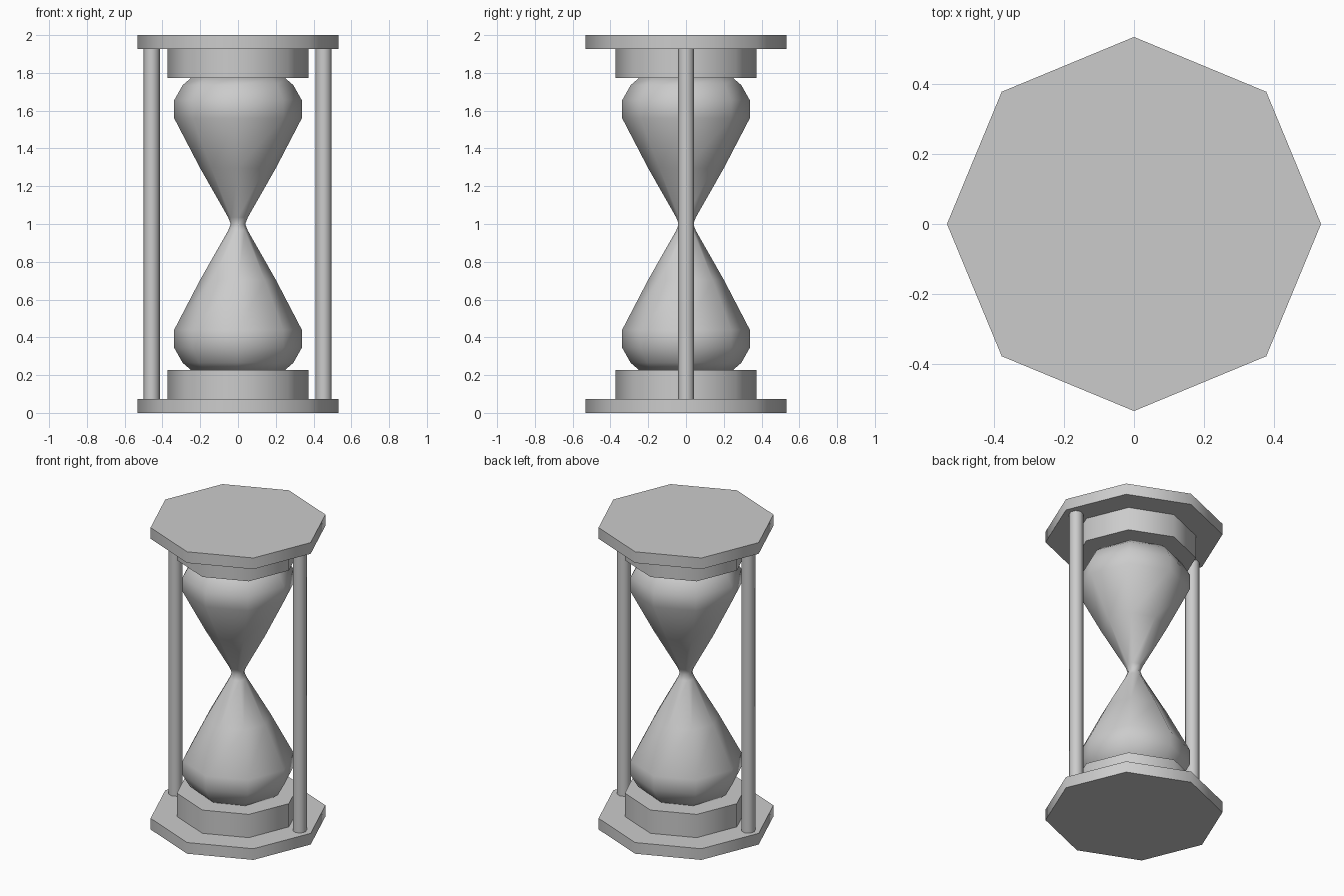
import bpy, bmesh, math

cube = bpy.data.objects.get("Cube")
if cube:
    bpy.data.objects.remove(cube, do_unlink=True)

grey = bpy.data.materials.new("plain grey")
grey.use_nodes = True
colour = (0.6, 0.6, 0.6, 1)
grey.diffuse_color = colour
grey.node_tree.nodes["Principled BSDF"].inputs["Base Color"].default_value = colour


def turned(name, profile, sides=8, x=0, smooth=50):
    """Lathe a (radius, height) profile with a corner on the x axis, capped at both ends."""
    bm = bmesh.new()
    rings = []
    for r, z in profile:
        angles = [math.tau * i / sides for i in range(sides)]
        rings.append([bm.verts.new((r * math.cos(a), r * math.sin(a), z)) for a in angles])
    for low, high in zip(rings, rings[1:]):
        for i in range(sides):
            j = (i + 1) % sides
            bm.faces.new((low[i], low[j], high[j], high[i]))
    bm.faces.new(rings[0][::-1])
    bm.faces.new(rings[-1])
    mesh = bpy.data.meshes.new(name)
    bm.to_mesh(mesh)
    bm.free()
    mesh.materials.append(grey)
    ob = bpy.data.objects.new(name, mesh)
    ob.location.x = x
    bpy.context.collection.objects.link(ob)
    bpy.ops.object.select_all(action="DESELECT")
    ob.select_set(True)
    bpy.context.view_layer.objects.active = ob
    bpy.ops.object.shade_smooth_by_angle(angle=math.radians(smooth))
    return ob


PLATE, COLLAR = 0.074, 0.228

# End plates and the collars that hold the glass
turned("base_plate", [(0.533, 0), (0.533, PLATE)])
turned("top_plate", [(0.533, 2 - PLATE), (0.533, 2)])
turned("lower_collar", [(0.373, PLATE), (0.373, COLLAR)])
turned("upper_collar", [(0.373, 2 - COLLAR), (0.373, 2 - PLATE)])

# Glass: lower bulb, then mirrored about the neck
bulb = [(0.25, COLLAR), (0.293, 0.265), (0.338, 0.345), (0.338, 0.44),
        (0.2, 0.705), (0.052, 0.965)]
glass = bulb + [(0.038, 1)] + [(r, 2 - z) for r, z in reversed(bulb)]
turned("glass", glass)

# Side posts
for name, x in (("left_post", 0.453), ("right_post", -0.457)):
    turned(name, [(0.043, PLATE), (0.043, 2 - PLATE)], x=x)
